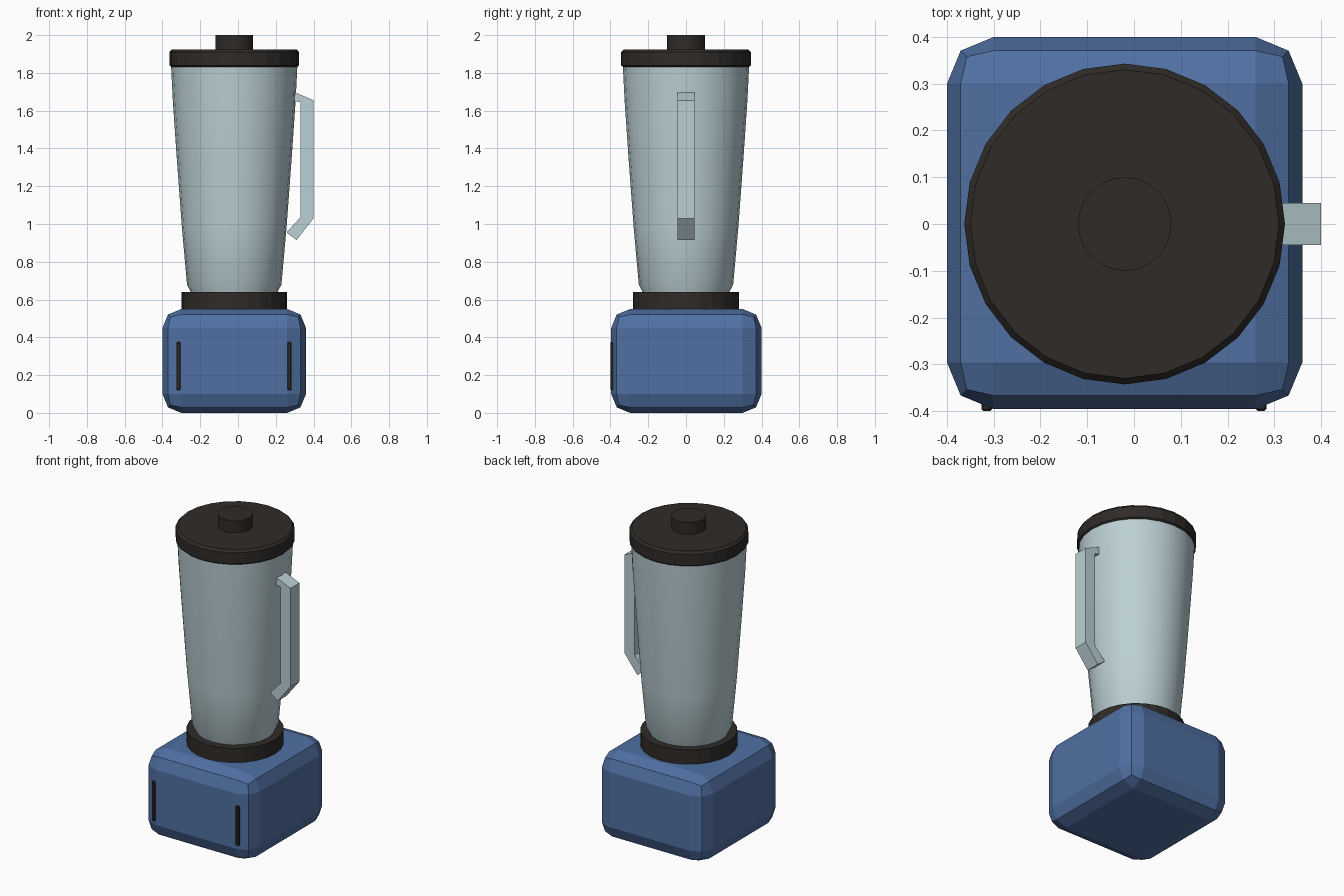
import bpy, bmesh
from math import cos, sin, pi

if "Cube" in bpy.data.objects:
    bpy.data.objects.remove(bpy.data.objects["Cube"])

CX = -0.02  # shared axis of the round parts


def material(name, rgb):
    m = bpy.data.materials.new(name)
    m.diffuse_color = (*rgb, 1)
    m.use_nodes = True
    m.node_tree.nodes["Principled BSDF"].inputs["Base Color"].default_value = m.diffuse_color
    return m


BLUE = material("blue_plastic", (0.08, 0.16, 0.36))
DARK = material("dark_plastic", (0.028, 0.024, 0.021))
GLASS = material("pale_glass", (0.50, 0.63, 0.66))


def finish(name, bm, mat, smooth=False):
    bmesh.ops.recalc_face_normals(bm, faces=bm.faces)
    me = bpy.data.meshes.new(name)
    bm.to_mesh(me)
    bm.free()
    me.materials.append(mat)
    ob = bpy.data.objects.new(name, me)
    bpy.context.collection.objects.link(ob)
    if smooth:
        bpy.ops.object.select_all(action='DESELECT')
        ob.select_set(True)
        bpy.context.view_layer.objects.active = ob
        bpy.ops.object.shade_smooth_by_angle(angle=pi / 6)
    return ob


def box(name, lo, hi, bevel, segments, mat):
    bm = bmesh.new()
    bmesh.ops.create_cube(bm, size=1)
    for v in bm.verts:
        v.co = [(a + b) / 2 + c * (b - a) for a, b, c in zip(lo, hi, v.co)]
    bmesh.ops.bevel(bm, geom=bm.edges[:], offset=bevel, segments=segments,
                    profile=0.5, affect='EDGES')
    return finish(name, bm, mat)


def turned(name, profile, mat, sides=24, smooth=False):
    """Closed solid of revolution from (radius, z) points, bottom to top."""
    bm = bmesh.new()
    rings = [[bm.verts.new((CX + r * cos(2 * pi * i / sides),
                            r * sin(2 * pi * i / sides), z))
              for i in range(sides)] for r, z in profile]
    for a, b in zip(rings, rings[1:]):
        for i in range(sides):
            j = (i + 1) % sides
            bm.faces.new((a[i], a[j], b[j], b[i]))
    bm.faces.new(rings[0][::-1])
    bm.faces.new(rings[-1])
    return finish(name, bm, mat, smooth)


# Motor base with chunky two-step bevels
box("motor_base", (-0.40, -0.396, 0), (0.36, 0.40, 0.55), 0.1, 2, BLUE)

# Slim vertical strips on the front
for side, x in (("left", -0.315), ("right", 0.272)):
    box(side + "_front_strip", (x - 0.011, -0.40, 0.122),
        (x + 0.011, -0.375, 0.374), 0.004, 1, DARK)

# Collar, jar, lid and lid cap
turned("collar", [(0.28, 0.53), (0.28, 0.64)], DARK)
turned("jar", [(0.23, 0.63), (0.232, 0.645), (0.25, 0.68), (0.277, 0.98),
               (0.305, 1.36), (0.325, 1.65), (0.335, 1.85)], GLASS, smooth=True)
turned("lid", [(0.332, 1.83), (0.343, 1.84), (0.343, 1.91), (0.33, 1.925)], DARK)
turned("lid_cap", [(0.10, 1.91), (0.10, 2.0)], DARK)

# Handle: bent bar extruded across y
outline = [(0.295, 1.70), (0.40, 1.655), (0.40, 1.03), (0.31, 0.915),
           (0.257, 0.955), (0.33, 1.035), (0.33, 1.645), (0.287, 1.652)]
bm = bmesh.new()
outer, inner = outline[:4], outline[:3:-1]
n = len(outer)
rows = [[bm.verts.new((x, y, z)) for x, z in pts]
        for pts, y in ((outer, -0.045), (outer, 0.045), (inner, 0.045), (inner, -0.045))]
for a, b in zip(rows, rows[1:] + rows[:1]):
    for i in range(n - 1):
        bm.faces.new((a[i], a[i + 1], b[i + 1], b[i]))
for i in (0, n - 1):
    bm.faces.new([r[i] for r in rows])
finish("handle", bm, GLASS)
